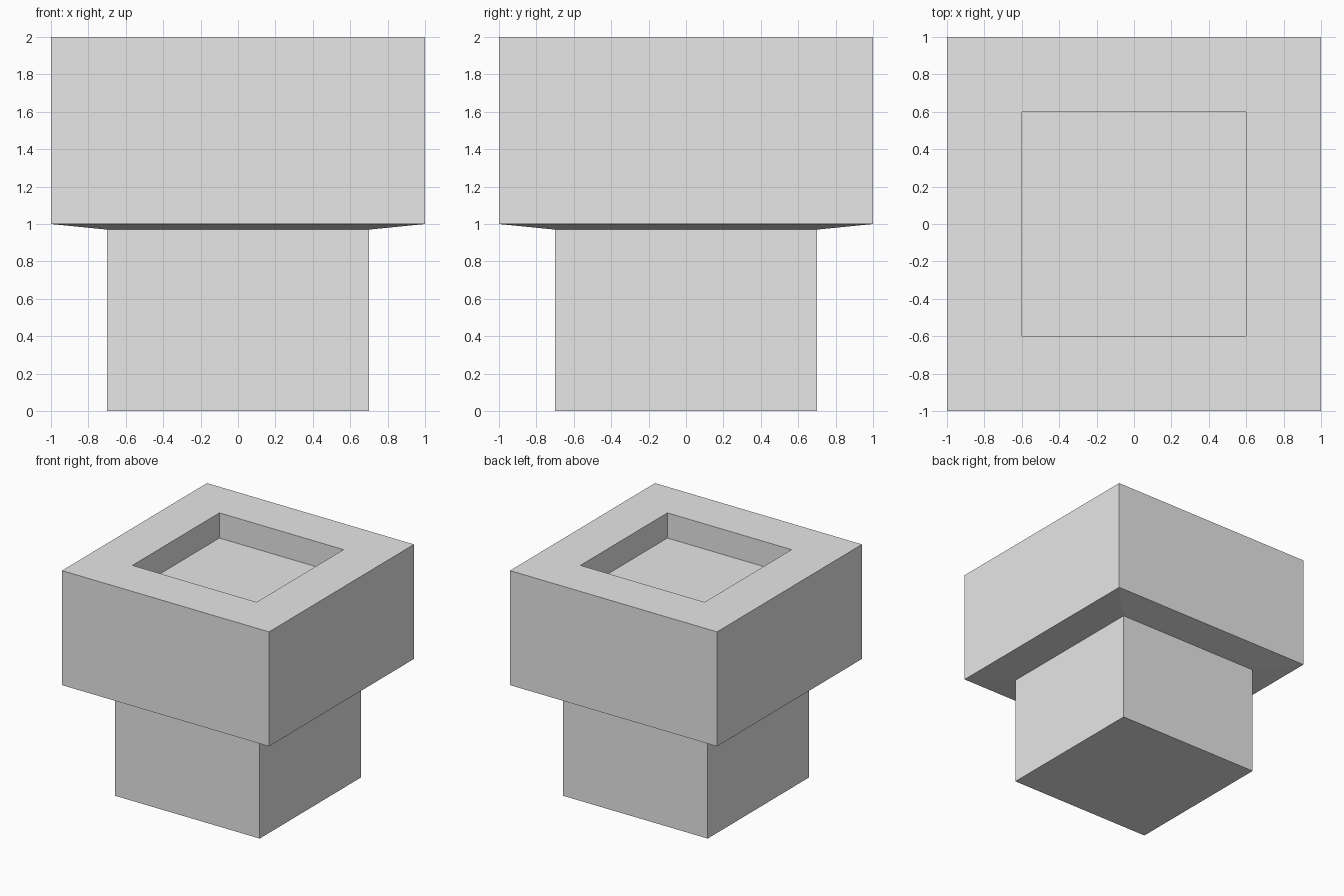
import bpy
import bmesh

cube = bpy.data.objects.get("Cube")
if cube:
    bpy.data.objects.remove(cube, do_unlink=True)

grey = bpy.data.materials.new("light_grey")
grey.use_nodes = True
colour = (0.8, 0.8, 0.8, 1)
grey.diffuse_color = colour
grey.node_tree.nodes["Principled BSDF"].inputs["Base Color"].default_value = colour


def square_loft(name, sections):
    """Join square sections (half width, height) from bottom to top, capping both ends."""
    bm = bmesh.new()
    rings = [[bm.verts.new((sx * half, sy * half, z))
              for sx, sy in ((-1, -1), (1, -1), (1, 1), (-1, 1))]
             for half, z in sections]
    bm.faces.new(rings[0][::-1])
    for low, high in zip(rings, rings[1:]):
        for i in range(4):
            j = (i + 1) % 4
            bm.faces.new((low[i], low[j], high[j], high[i]))
    bm.faces.new(rings[-1])
    mesh = bpy.data.meshes.new(name)
    bm.to_mesh(mesh)
    bm.free()
    mesh.materials.append(grey)
    obj = bpy.data.objects.new(name, mesh)
    bpy.context.collection.objects.link(obj)
    return obj


# Stem, sloped underside, block, rim and sunken floor as one solid
square_loft("recessed_pedestal", [
    (0.7, 0), (0.7, 0.97),      # stem
    (1, 1), (1, 2),             # sloped underside and block
    (0.6, 2), (0.6, 1.78),      # rim and recess, capped by its floor
])
